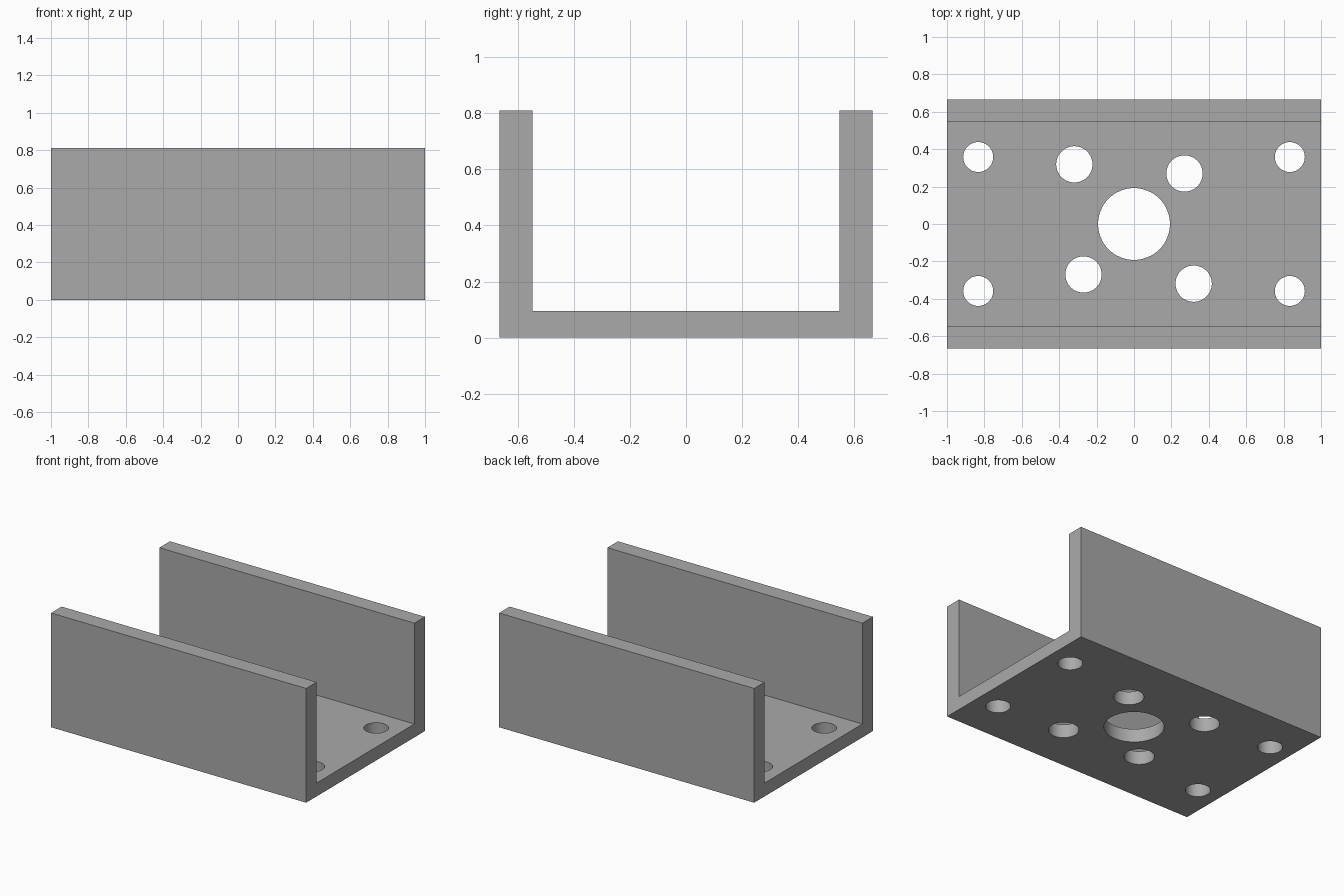
import bpy, bmesh

cube = bpy.data.objects.get("Cube")
if cube:
    bpy.data.objects.remove(cube, do_unlink=True)

LENGTH, HALF_W, INNER_W = 2.0, 0.665, 0.547
HEIGHT, FLOOR = 0.81, 0.095

grey = bpy.data.materials.new("plain_grey")
grey.use_nodes = True
colour = (0.4, 0.4, 0.4, 1)
grey.diffuse_color = colour
grey.node_tree.nodes["Principled BSDF"].inputs["Base Color"].default_value = colour


def make_object(name, bm):
    bmesh.ops.recalc_face_normals(bm, faces=bm.faces)
    mesh = bpy.data.meshes.new(name)
    bm.to_mesh(mesh)
    bm.free()
    mesh.materials.append(grey)
    obj = bpy.data.objects.new(name, mesh)
    bpy.context.collection.objects.link(obj)
    return obj


# U-shaped channel: profile extruded along x
half = [(HALF_W, 0), (HALF_W, HEIGHT), (INNER_W, HEIGHT), (INNER_W, FLOOR)]
profile = half + [(-y, z) for y, z in reversed(half)]
bm = bmesh.new()
face = bm.faces.new([bm.verts.new((-LENGTH / 2, y, z)) for y, z in profile])
extruded = bmesh.ops.extrude_face_region(bm, geom=[face])["geom"]
bmesh.ops.translate(bm, vec=(LENGTH, 0, 0),
                    verts=[v for v in extruded if isinstance(v, bmesh.types.BMVert)])
# extruding keeps the starting cap, so the solid is closed
channel = make_object("channel_bracket", bm)

# Holes: centre bore, four corner holes, four skewed inner holes
holes = [(0, 0, 0.192)]
for s in (-1, 1):
    holes += [(0.833 * s, 0.358, 0.08), (0.833 * s, -0.358, 0.08),
              (0.27 * s, 0.27 * s, 0.097), (0.319 * s, -0.319 * s, 0.097)]
bm = bmesh.new()
for x, y, r in holes:
    made = bmesh.ops.create_cone(bm, cap_ends=True, segments=64,
                                 radius1=r, radius2=r, depth=FLOOR * 3)
    bmesh.ops.translate(bm, vec=(x, y, FLOOR / 2), verts=made["verts"])
cutter = make_object("hole_cutter", bm)
cutter.hide_render = True

# Cut the holes, bake the result and drop the cutter
cut = channel.modifiers.new("holes", 'BOOLEAN')
cut.operation = 'DIFFERENCE'
cut.solver = 'EXACT'
cut.object = cutter
bpy.ops.object.select_all(action='DESELECT')
channel.select_set(True)
bpy.context.view_layer.objects.active = channel
bpy.ops.object.modifier_apply(modifier=cut.name)
bpy.data.objects.remove(cutter, do_unlink=True)
bpy.ops.object.shade_smooth_by_angle()
